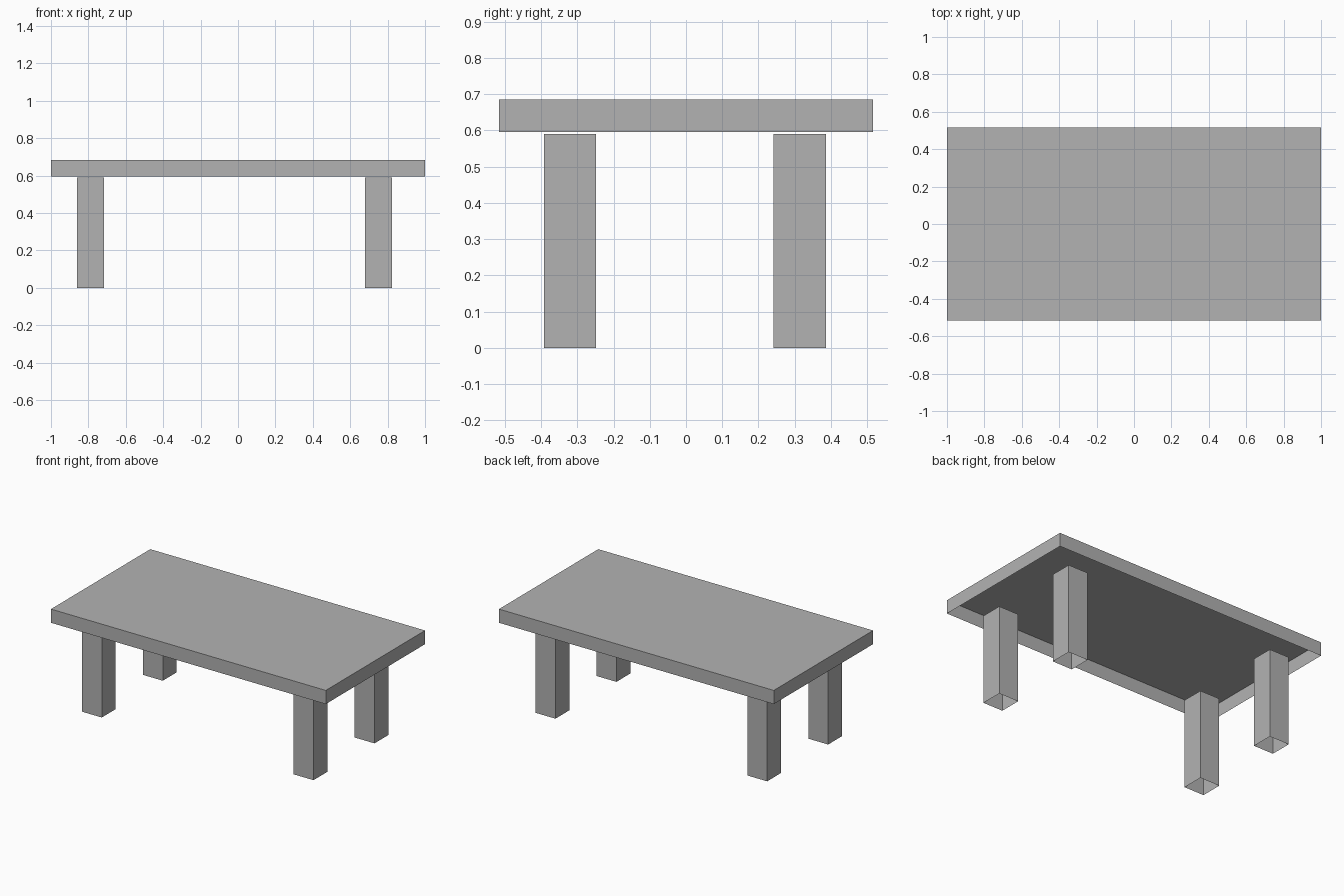
import bpy, bmesh
from mathutils import Vector

default_cube = bpy.data.objects.get("Cube")
if default_cube:
    bpy.data.objects.remove(default_cube, do_unlink=True)

# One plain grey for the whole table
grey = bpy.data.materials.new("plain grey")
grey.use_nodes = True
colour = (0.448, 0.448, 0.448, 1)
grey.diffuse_color = colour
grey.node_tree.nodes["Principled BSDF"].inputs["Base Color"].default_value = colour


def open_box(name, size, centre):
    """Thin-walled box with no underside."""
    bm = bmesh.new()
    bmesh.ops.create_cube(bm, size=1)
    bmesh.ops.scale(bm, vec=size, verts=bm.verts)
    bm.normal_update()
    underside = [f for f in bm.faces if f.normal.z < -0.5]
    bmesh.ops.delete(bm, geom=underside, context="FACES_ONLY")
    mesh = bpy.data.meshes.new(name)
    bm.to_mesh(mesh)
    bm.free()
    mesh.materials.append(grey)
    obj = bpy.data.objects.new(name, mesh)
    obj.location = Vector(centre)
    bpy.context.collection.objects.link(obj)
    return obj


# Table top, hollow underneath
open_box("table_top", (2.0, 1.032, 0.09), (0, 0, 0.64))

# Four hollow legs, stopping just below the top
leg_height = 0.59
for side, x in (("right", -0.789), ("left", 0.752)):
    for end, y in (("front", -0.32), ("back", 0.314)):
        open_box(f"{end}_{side}_leg", (0.144, 0.144, leg_height),
                 (x, y, leg_height / 2))
